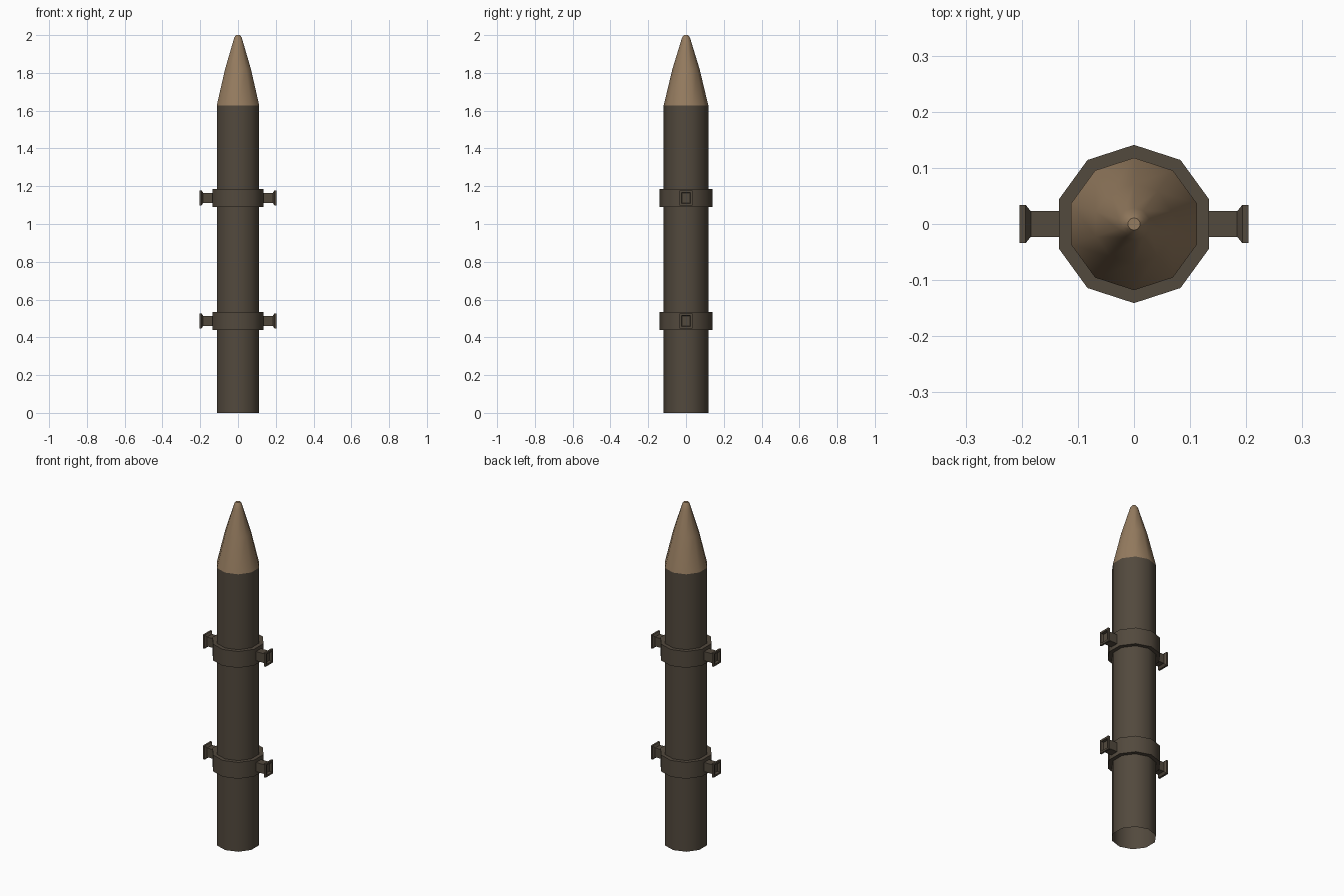
import bpy, bmesh, math

cube = bpy.data.objects.get("Cube")
if cube:
    bpy.data.objects.remove(cube, do_unlink=True)

SIDES = 10


def material(name, rgb):
    mat = bpy.data.materials.new(name)
    mat.use_nodes = True
    mat.diffuse_color = (*rgb, 1)
    mat.node_tree.nodes["Principled BSDF"].inputs["Base Color"].default_value = (*rgb, 1)
    return mat


dark = material("dark olive brown", (0.085, 0.067, 0.047))
tan = material("tan", (0.30, 0.20, 0.115))


def finish(bm, name, mat, smooth=True):
    bmesh.ops.recalc_face_normals(bm, faces=bm.faces[:])
    mesh = bpy.data.meshes.new(name)
    bm.to_mesh(mesh)
    bm.free()
    obj = bpy.data.objects.new(name, mesh)
    bpy.context.collection.objects.link(obj)
    mesh.materials.append(mat)
    if smooth:
        bpy.ops.object.select_all(action='DESELECT')
        obj.select_set(True)
        bpy.context.view_layer.objects.active = obj
        bpy.ops.object.shade_smooth_by_angle(angle=math.radians(40))
    return obj


def loft(bm, rings, closed=False):
    """Skin consecutive rings of points with quads."""
    loops = [[bm.verts.new(p) for p in ring] for ring in rings]
    pairs = list(zip(loops, loops[1:]))
    if closed:
        pairs.append((loops[-1], loops[0]))
    for a, b in pairs:
        for i in range(len(a)):
            j = (i + 1) % len(a)
            bm.faces.new((a[i], a[j], b[j], b[i]))
    return loops


def circle(r, z):
    # One corner points along the y axis
    angles = [math.pi / 2 + math.tau * i / SIDES for i in range(SIDES)]
    return [(r * math.cos(a), r * math.sin(a), z) for a in angles]


def lathe(name, profile, mat, closed=False, cap_top=False):
    bm = bmesh.new()
    loops = loft(bm, [circle(r, z) for r, z in profile], closed)
    if cap_top:
        bm.faces.new(loops[-1])
    return finish(bm, name, mat)


def lug(name, side, z):
    """Square stem with a flared, recessed end plate."""
    sections = [(0.12, 0.023, 0.027), (0.184, 0.023, 0.027), (0.193, 0.034, 0.040),
                (0.204, 0.034, 0.040), (0.204, 0.023, 0.029), (0.190, 0.020, 0.026)]
    corners = [(-1, -1), (1, -1), (1, 1), (-1, 1)]
    bm = bmesh.new()
    loops = loft(bm, [[(side * x, cy * hy, z + cz * hz) for cy, cz in corners]
                      for x, hy, hz in sections])
    bm.faces.new(loops[0])
    bm.faces.new(loops[-1])
    finish(bm, name, dark, smooth=False)


# Tube body, open at the base
lathe("body_tube", [(0.118, 0), (0.118, 1.628)], dark)

# Pointed nose with a tiny flat tip
lathe("nose_cone", [(0.118, 1.628), (0.072, 1.82), (0.029, 1.96),
                    (0.021, 1.987), (0.011, 2.0)], tan, cap_top=True)

# Collars, each with a lug on either side
for label, z in (("lower", 0.487), ("upper", 1.138)):
    lo, hi = z - 0.048, z + 0.048
    lathe(label + "_collar", [(0.141, lo), (0.141, hi), (0.116, hi), (0.116, lo)],
          dark, closed=True)
    for side_name, side in (("left", 1), ("right", -1)):
        lug(f"{label}_{side_name}_lug", side, z)
